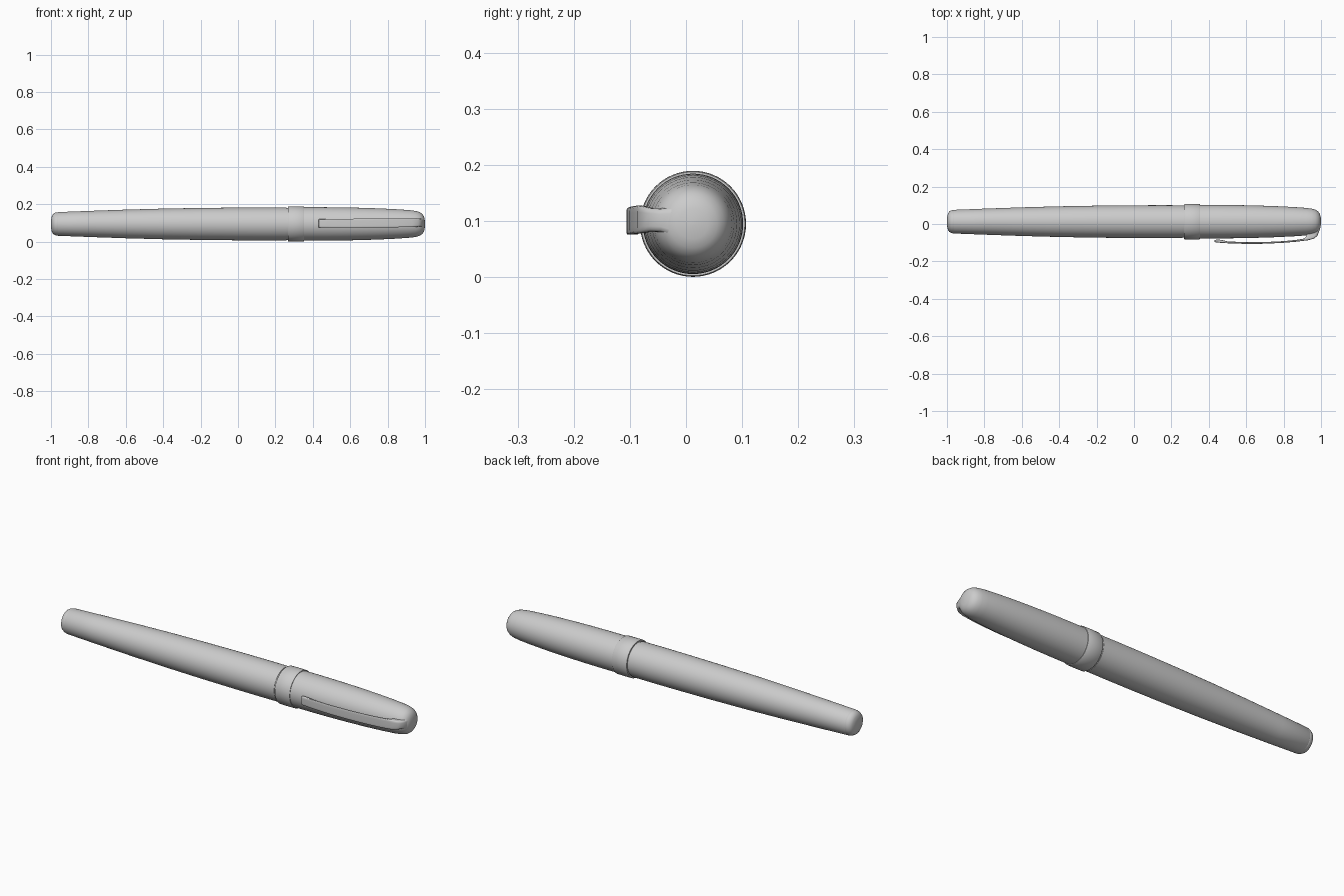
import bpy, bmesh, math

CY, CZ = 0.0125, 0.0948   # pen axis
SEG = 64


def finish(name, bm, angle=35):
    bmesh.ops.recalc_face_normals(bm, faces=bm.faces)
    mesh = bpy.data.meshes.new(name)
    bm.to_mesh(mesh)
    bm.free()
    ob = bpy.data.objects.new(name, mesh)
    bpy.context.collection.objects.link(ob)
    bpy.ops.object.select_all(action='DESELECT')
    ob.select_set(True)
    bpy.context.view_layer.objects.active = ob
    bpy.ops.object.shade_smooth_by_angle(angle=math.radians(angle))
    return ob


def skin(bm, rings):
    for a, b in zip(rings, rings[1:]):
        n = len(a)
        for i in range(n):
            bm.faces.new((a[i], a[(i + 1) % n], b[(i + 1) % n], b[i]))
    bm.faces.new(rings[0])
    bm.faces.new(rings[-1])


def lathe(name, profile):
    """Closed solid of revolution about the pen axis from (x, radius) points."""
    bm = bmesh.new()
    rings = []
    for x, r in profile:
        rings.append([bm.verts.new((x, CY + r * math.cos(t), CZ + r * math.sin(t)))
                      for t in (2 * math.pi * i / SEG for i in range(SEG))])
    skin(bm, rings)
    return finish(name, bm)


# Rounded plug at the barrel end
lathe("barrel_end_plug", [(-1, 0.004), (-0.999, 0.025), (-0.995, 0.043), (-0.988, 0.054),
                          (-0.978, 0.060), (-0.968, 0.0625), (-0.964, 0.0618), (-0.955, 0.0618)])

# Long tapering barrel
lathe("barrel", [(-0.965, 0.0618), (-0.962, 0.0632), (-0.8, 0.0695), (-0.6, 0.0765),
                 (-0.4, 0.082), (-0.2, 0.0855), (0, 0.0875), (0.15, 0.088), (0.26, 0.0875)])

# Recessed seam and raised centre band
lathe("seam_ring", [(0.25, 0.0855), (0.275, 0.0855)])
lathe("centre_band", [(0.268, 0.086), (0.268, 0.0925), (0.271, 0.0942), (0.31, 0.0945),
                      (0.350, 0.0942), (0.353, 0.0925), (0.353, 0.086)])

# Cap with domed tip
lathe("cap", [(0.35, 0.0895), (0.45, 0.0895), (0.55, 0.0885), (0.65, 0.0865), (0.75, 0.0833),
              (0.85, 0.0785), (0.92, 0.0735), (0.95, 0.0695), (0.97, 0.064), (0.984, 0.055),
              (0.993, 0.043), (0.998, 0.027), (1, 0.004)])

# Clip: stations of (outer x, outer y, inner x, inner y, half width, centre z)
stations = [
    (0.430, -0.088, 0.433, -0.085, 0.0215, 0.098),
    (0.432, -0.097, 0.445, -0.083, 0.0225, 0.098),
    (0.455, -0.100, 0.470, -0.085, 0.0225, 0.098),
    (0.500, -0.103, 0.500, -0.093, 0.0230, 0.0985),
    (0.600, -0.1065, 0.600, -0.0975, 0.0235, 0.099),
    (0.700, -0.1055, 0.700, -0.0965, 0.0240, 0.100),
    (0.800, -0.1005, 0.800, -0.0915, 0.0245, 0.101),
    (0.870, -0.0945, 0.865, -0.0850, 0.0250, 0.102),
    (0.930, -0.0870, 0.910, -0.0780, 0.0250, 0.1025),
    (0.963, -0.0780, 0.918, -0.0700, 0.0240, 0.1025),
    (0.980, -0.0640, 0.920, -0.0600, 0.0215, 0.102),
    (0.988, -0.0450, 0.921, -0.0450, 0.0215, 0.101),
    (0.993, -0.0300, 0.922, -0.0300, 0.0260, 0.099),
    (0.994, -0.0100, 0.925, -0.0100, 0.0360, 0.096),
]
bm = bmesh.new()
rings = []
for ox, oy, ix, iy, w, z in stations:
    section = []
    for k in range(16):                       # rounded rectangle section
        t = 2 * math.pi * (k + 0.5) / 16
        c, s = math.cos(t), math.sin(t)
        u = 0.5 + 0.5 * math.copysign(abs(c) ** 0.4, c)
        v = math.copysign(abs(s) ** 0.4, s)
        section.append(bm.verts.new((ix + (ox - ix) * u, iy + (oy - iy) * u, z + w * v)))
    rings.append(section)
skin(bm, rings)
finish("pocket_clip", bm, 40)
